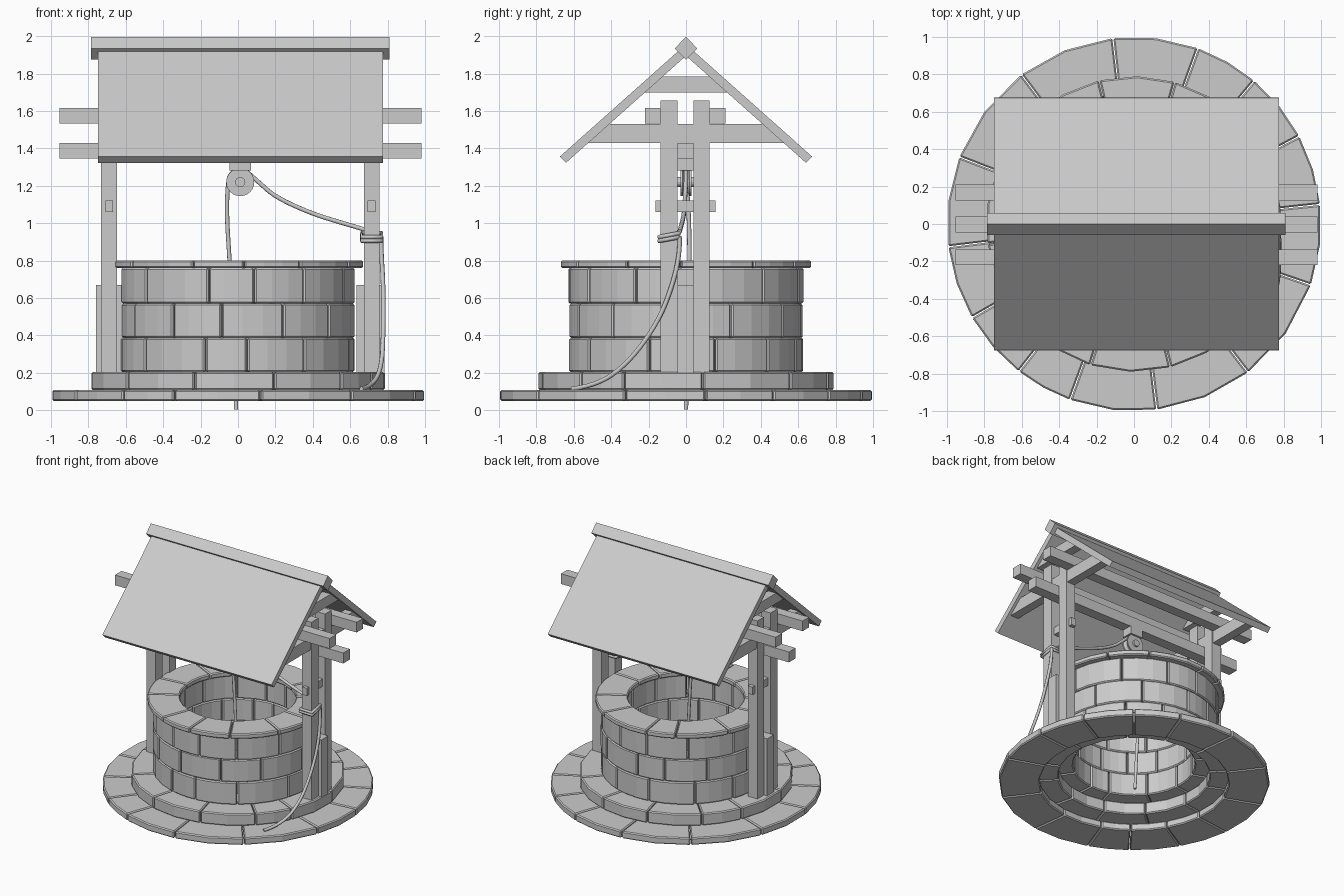
import bpy, bmesh, math, random
from mathutils import Vector, Matrix

if "Cube" in bpy.data.objects:
    bpy.data.objects.remove(bpy.data.objects["Cube"])

random.seed(4)
CX = 0.0125  # centre of the timber frame


def finish(name, bm, bevel=0.0):
    bmesh.ops.recalc_face_normals(bm, faces=bm.faces)
    me = bpy.data.meshes.new(name)
    bm.to_mesh(me)
    bm.free()
    ob = bpy.data.objects.new(name, me)
    bpy.context.collection.objects.link(ob)
    if bevel:
        m = ob.modifiers.new("bevel", 'BEVEL')
        m.width, m.segments, m.limit_method = bevel, 1, 'ANGLE'
        m.angle_limit = math.radians(50)
    return ob


def box(name, x0, x1, y0, y1, z0, z1):
    bm = bmesh.new()
    bmesh.ops.create_cube(bm, size=1)
    for v in bm.verts:
        v.co = Vector(((x0 + x1) / 2 + v.co.x * (x1 - x0),
                       (y0 + y1) / 2 + v.co.y * (y1 - y0),
                       (z0 + z1) / 2 + v.co.z * (z1 - z0)))
    return finish(name, bm)


def prism_x(name, yz, x0, x1):
    """Extrude a y-z outline along x."""
    bm = bmesh.new()
    a = [bm.verts.new((x0, y, z)) for y, z in yz]
    b = [bm.verts.new((x1, y, z)) for y, z in yz]
    bm.faces.new(a)
    bm.faces.new(b)
    n = len(yz)
    for i in range(n):
        bm.faces.new((a[i], a[(i + 1) % n], b[(i + 1) % n], b[i]))
    return finish(name, bm)


def stone_ring(name, cuts, r_in, r_out, z0, z1, segs=3, jitter=0.0):
    """Ring of separate wedge stones between the cut angles (degrees)."""
    bm = bmesh.new()
    for i, a0 in enumerate(cuts):
        a1 = cuts[i + 1] if i + 1 < len(cuts) else cuts[0] + 360
        gap = math.degrees(0.003 / r_out)
        ro = r_out - random.uniform(0, jitter)
        loops = []
        for k in range(segs + 1):
            t = math.radians(a0 + gap + (a1 - a0 - 2 * gap) * k / segs)
            c, s = math.cos(t), math.sin(t)
            loops.append([bm.verts.new((r * c, r * s, z)) for r, z in
                          ((r_in, z0), (ro, z0), (ro, z1), (r_in, z1))])
        for p, q in zip(loops, loops[1:]):
            for j in range(4):
                bm.faces.new((p[j], p[(j + 1) % 4], q[(j + 1) % 4], q[j]))
        bm.faces.new(loops[0])
        bm.faces.new(loops[-1])
    return finish(name, bm, 0.008)


def random_cuts(n, start):
    return [start + 360 / n * (i + random.uniform(-0.2, 0.2)) for i in range(n)]


def rope(name, pts, radius=0.012, kind='NURBS', cyclic=False):
    cu = bpy.data.curves.new(name, 'CURVE')
    cu.dimensions = '3D'
    cu.bevel_depth, cu.bevel_resolution = radius, 2
    cu.use_fill_caps = True
    sp = cu.splines.new(kind)
    sp.points.add(len(pts) - 1)
    for p, c in zip(sp.points, pts):
        p.co = (*c, 1)
    if kind == 'NURBS':
        sp.order_u, sp.use_endpoint_u, sp.resolution_u = 3, True, 5
    sp.use_cyclic_u = cyclic
    ob = bpy.data.objects.new(name, cu)
    bpy.context.collection.objects.link(ob)
    return ob


# Stonework
stone_ring("ground_paving", [6, 28, 50, 70, 96.5, 127, 159, 187, 210, 232, 250, 277, 307.5, 341],
           0.70, 1.0, 0.05, 0.108, 2)
stone_ring("base_step", random_cuts(12, 10), 0.56, 0.79, 0.108, 0.205, 2)
for i, (z0, z1) in enumerate(((0.205, 0.387), (0.387, 0.57), (0.57, 0.762))):
    stone_ring(f"wall_course_{i + 1}", random_cuts(12, 10 + 15 * i), 0.45, 0.63, z0, z1, 3, 0.008)
stone_ring("wall_cap", random_cuts(12, 3), 0.43, 0.67, 0.76, 0.802)

# Timber frame, both sides
for side, s in (("left", -1), ("right", 1)):
    def span(a, b):
        return sorted((CX + s * a, CX + s * b))
    box(f"{side}_front_post", *span(0.66, 0.744), -0.136, -0.045, 0.2, 1.655)
    box(f"{side}_back_post", *span(0.66, 0.744), 0.04, 0.126, 0.2, 1.655)
    box(f"{side}_post_spacer", *span(0.62, 0.772), -0.045, 0.04, 0.2, 0.67)
    box(f"{side}_peg", *span(0.68, 0.722), -0.163, 0.157, 1.06, 1.122)
    # Roof ties cut to the roof slope
    for tie, z0, z1 in (("lower", 1.43, 1.53), ("upper", 1.70, 1.785)):
        w0, w1 = (1.9 - z0) / 0.89, (1.9 - z1) / 0.89
        prism_x(f"{side}_{tie}_roof_tie", [(-w0, z0), (w0, z0), (w1, z1), (-w1, z1)],
                *span(0.666, 0.738))

# Long beams
box("centre_beam", CX - 0.968, CX + 0.968, -0.045, 0.04, 1.345, 1.43)
box("front_beam", CX - 0.968, CX + 0.968, -0.22, -0.136, 1.532, 1.615)
box("back_beam", CX - 0.968, CX + 0.968, 0.126, 0.21, 1.532, 1.615)

# Roof panels and ridge
for name, s in (("front_roof_panel", -1), ("back_roof_panel", 1)):
    prism_x(name, [(0, 1.895), (s * 0.642, 1.323), (s * 0.675, 1.356), (0, 1.957)],
            CX - 0.762, CX + 0.762)
prism_x("roof_ridge", [(0, 1.875), (0.06, 1.935), (0, 1.997), (-0.06, 1.935)],
        CX - 0.798, CX + 0.798)

# Pulley: grooved wheel, axle and hanger block
PX, PZ = 0.012, 1.22
bm = bmesh.new()
prof = [(0, -0.03), (0.075, -0.03), (0.075, -0.02), (0.052, -0.006),
        (0.052, 0.006), (0.075, 0.02), (0.075, 0.03), (0, 0.03)]
vs = [bm.verts.new((PX + r, y, PZ)) for r, y in prof]
es = [bm.edges.new(e) for e in zip(vs, vs[1:])]
bmesh.ops.spin(bm, geom=vs + es, cent=(PX, 0, PZ), axis=(0, 1, 0),
               angle=math.tau, steps=24)
bmesh.ops.remove_doubles(bm, verts=bm.verts, dist=1e-4)
finish("pulley_wheel", bm)
bm = bmesh.new()
bmesh.ops.create_cone(bm, cap_ends=True, segments=16, radius1=0.027, radius2=0.027, depth=0.09,
                      matrix=Matrix.Translation((PX, 0, PZ)) @ Matrix.Rotation(math.pi / 2, 4, 'X'))
finish("pulley_axle", bm)
box("pulley_hanger", PX - 0.057, PX + 0.057, -0.045, 0.045, 1.283, 1.346)

# Rope: up from the well, over the wheel, to the post
over = [(PX + 0.066 * math.cos(a), 0, PZ + 0.066 * math.sin(a))
        for a in [math.radians(d) for d in range(165, 30, -25)]]
rope("well_rope", [(-0.01, 0, 0.005), (-0.015, 0.01, 0.3), (-0.045, 0.02, 0.8), (-0.062, 0.015, 1.07)]
     + over + [(0.11, 0, 1.22), (0.2, -0.005, 1.14), (0.385, -0.01, 1.055),
               (0.545, -0.02, 1.005), (0.66, -0.03, 0.972), (0.71, -0.034, 0.955)])
for i, z in enumerate((0.912, 0.932)):
    rope(f"post_rope_wrap_{i + 1}",
         [(0.662, -0.145, z - 0.006), (0.768, -0.145, z - 0.006),
          (0.768, -0.036, z + 0.014), (0.662, -0.036, z + 0.014)], kind='POLY', cyclic=True)
rope("rope_tail", [(0.765, -0.035, 0.93), (0.765, -0.03, 0.86), (0.777, -0.07, 0.67), (0.777, -0.155, 0.46),
                   (0.772, -0.31, 0.25), (0.725, -0.48, 0.13), (0.66, -0.61, 0.115)])
